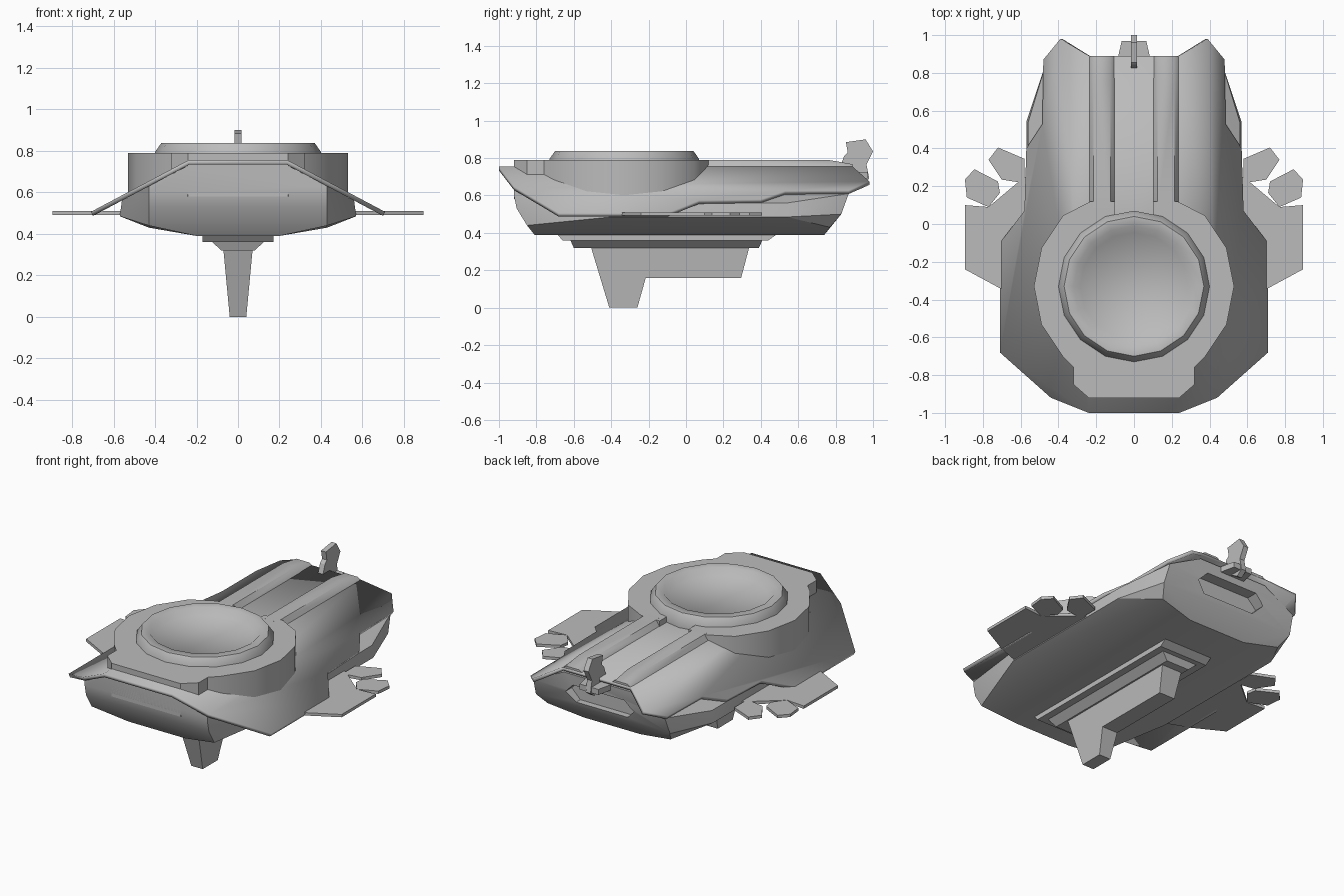
import bpy, bmesh, math
from mathutils import Vector

cube = bpy.data.objects.get("Cube")
if cube:
    bpy.data.objects.remove(cube, do_unlink=True)

GREY = (0.5, 0.5, 0.5, 1)
grey = bpy.data.materials.new("hull grey")
grey.use_nodes = True
grey.diffuse_color = GREY
grey.node_tree.nodes["Principled BSDF"].inputs["Base Color"].default_value = GREY


def finish(bm, name, smooth=30):
    bmesh.ops.recalc_face_normals(bm, faces=bm.faces[:])
    mesh = bpy.data.meshes.new(name)
    bm.to_mesh(mesh)
    bm.free()
    mesh.materials.append(grey)
    obj = bpy.data.objects.new(name, mesh)
    bpy.context.collection.objects.link(obj)
    bpy.ops.object.select_all(action='DESELECT')
    obj.select_set(True)
    bpy.context.view_layer.objects.active = obj
    if smooth:
        bpy.ops.object.shade_smooth_by_angle(angle=math.radians(smooth))
    return obj


def prism(name, points, depth):
    """Extrude a flat 3D outline along a vector."""
    bm = bmesh.new()
    face = bm.faces.new([bm.verts.new(p) for p in points])
    ext = bmesh.ops.extrude_face_region(bm, geom=[face], use_keep_orig=True)
    moved = [g for g in ext["geom"] if isinstance(g, bmesh.types.BMVert)]
    bmesh.ops.translate(bm, verts=moved, vec=Vector(depth))
    return finish(bm, name, 0)


def convex(name, points, smooth=30):
    """Convex solid around points mirrored in x."""
    bm = bmesh.new()
    for x, y, z in points:
        for s in (-1, 1):
            bm.verts.new((s * x, y, z))
    bmesh.ops.convex_hull(bm, input=bm.verts[:])
    bmesh.ops.dissolve_limit(bm, angle_limit=math.radians(1),
                             verts=bm.verts[:], edges=bm.edges[:])
    return finish(bm, name, smooth)


def slab(name, top, bottom):
    """Tapered block; each end is (half width, front y, back y, z)."""
    return convex(name, [(w, y, z) for w, f, b, z in (top, bottom) for y in (f, b)], 0)


# Lower hull with a recessed exhaust slot
hull = convex("lower_hull", [
    (.2, -.81, .39), (.43, -.85, .44), (.43, -.905, .53), (.43, -.92, .60),
    (.43, -.92, .63), (.24, -.92, .73),
    (.57, -.40, .485), (.56, -.40, .56), (.57, .54, .485), (.56, .54, .56),
    (.2, .74, .39), (.43, .77, .43), (.47, .83, .50), (.46, .87, .61), (.24, .88, .72)])
slot = [(-.24, .59), (-.18, .53), (.18, .53), (.24, .59), (.18, .65), (-.18, .65)]
cutter = prism("slot_cutter", [(x, .80, z) for x, z in slot], (0, .2, 0))
cut = hull.modifiers.new("slot", 'BOOLEAN')
cut.operation = 'DIFFERENCE'
cut.solver = 'EXACT'
cut.object = cutter
bpy.context.view_layer.objects.active = hull
bpy.ops.object.modifier_apply(modifier="slot")
bpy.data.objects.remove(cutter, do_unlink=True)

# Upper shell: flat spine with sloping sides
edge = [(.24, -1), (.44, -.92), (.71, -.68), (.71, -.10), (.58, .07),
        (.57, .40), (.485, .53), (.48, .87), (.39, .98), (.24, .89)]
bm = bmesh.new()
sides = []
for s in (-1, 1):
    vs = [bm.verts.new((s * x, y, .755 - .53 * (x - .24))) for x, y in edge]
    bm.faces.new(vs if s > 0 else vs[::-1])
    sides.append(vs)
left, right = sides
bm.faces.new((left[0], right[0], right[-1], left[-1]))
shell = finish(bm, "upper_shell")
if shell.data.polygons[0].normal.z < 0:
    shell.data.flip_normals()
thick = shell.modifiers.new("thickness", 'SOLIDIFY')
thick.thickness = .022
thick.offset = -1

# Raised spine bars, dropping slightly at the rear
for s, side in ((1, "left"), (-1, "right")):
    bm = bmesh.new()
    section = [(.10, 0), (.125, .035), (.215, .035), (.24, 0)]
    rings = [[bm.verts.new((s * x, y, .75 + h * k)) for x, h in section]
             for y, k in ((.08, 1.15), (.76, 1.15), (.89, .5))]
    for a, b in zip(rings, rings[1:]):
        for i in range(4):
            j = (i + 1) % 4
            bm.faces.new((a[i], a[j], b[j], b[i]))
    bm.faces.new(rings[0])
    bm.faces.new(rings[-1])
    finish(bm, side + "_spine_bar", 50)

# Turret base: sixteen-sided disc with a blunt nose and a rear notch
CY = -.33
half = [(.10, .05), (.10, .12), (.23, .12)]
for i in range(2, -4, -1):
    if i < 2 or i == 2:
        a = math.radians(22.5 * i)
        half.append((.53 * math.cos(a), CY + .53 * math.sin(a)))
half[-1] = (.32, -.76)
half += [(.32, -.85), (.24, -.92)]
outline = half + [(-x, y) for x, y in reversed(half)]
base = prism("turret_base", [(x, y, .58) for x, y in outline], (0, 0, .21))
bpy.ops.object.shade_smooth_by_angle(angle=math.radians(30))

# Turret ring with a sunken centre disc
bm = bmesh.new()
N = 16
rings = []
for r, z in ((.40, .74), (.40, .795), (.37, .838), (.32, .838), (.285, .80)):
    rings.append([bm.verts.new((r * math.cos(math.tau * i / N),
                                CY + r * math.sin(math.tau * i / N), z)) for i in range(N)])
for a, b in zip(rings, rings[1:]):
    for i in range(N):
        j = (i + 1) % N
        bm.faces.new((a[i], a[j], b[j], b[i]))
bm.faces.new(rings[-1])
bm.faces.new(rings[0])
finish(bm, "turret_ring", 50)

# Side wings with two small vanes each
wing = [(.50, -.42), (.71, -.34), (.895, -.24), (.895, .10), (.77, .09), (.58, .25), (.50, .25)]
vane_a = [(.895, .235), (.845, .29), (.72, .225), (.71, .165), (.77, .09), (.885, .14)]
vane_b = [(.77, .34), (.72, .405), (.58, .345), (.58, .24), (.605, .22), (.70, .235)]
for s, side in ((1, "left"), (-1, "right")):
    for part, pts in (("wing", wing), ("outer_vane", vane_a), ("inner_vane", vane_b)):
        prism(side + "_" + part, [(s * x, y, .492) for x, y in pts], (0, 0, .018))

# Stepped keel mount and hooked keel fin
slab("keel_mount_upper", (.17, -.69, .49, .395), (.17, -.66, .44, .36))
slab("keel_mount_lower", (.13, -.62, .41, .365), (.08, -.60, .39, .32))
slope = lambda z: .04 + .03 * z / .32
profile = [(-.51, .33), (-.41, 0), (-.26, 0), (-.215, .16), (.295, .16), (.34, .33)]
keel = prism("keel_fin", [(-1, y, z) for y, z in profile], (2, 0, 0))
for v in keel.data.vertices:
    v.co.x *= slope(v.co.z)

# Tail bracket and tail fin
bracket = [(-.09, .86), (.09, .86), (.065, .97), (-.065, .97)]
prism("tail_bracket", [(x, y, .69) for x, y in bracket], (0, 0, .035))
tail = [(.82, .74), (.845, .81), (.865, .83), (.855, .885), (.96, .90), (1.0, .835),
        (.965, .765), (.98, .69), (.94, .66), (.87, .70)]
prism("tail_fin", [(-.017, y, z) for y, z in tail], (.034, 0, 0))
